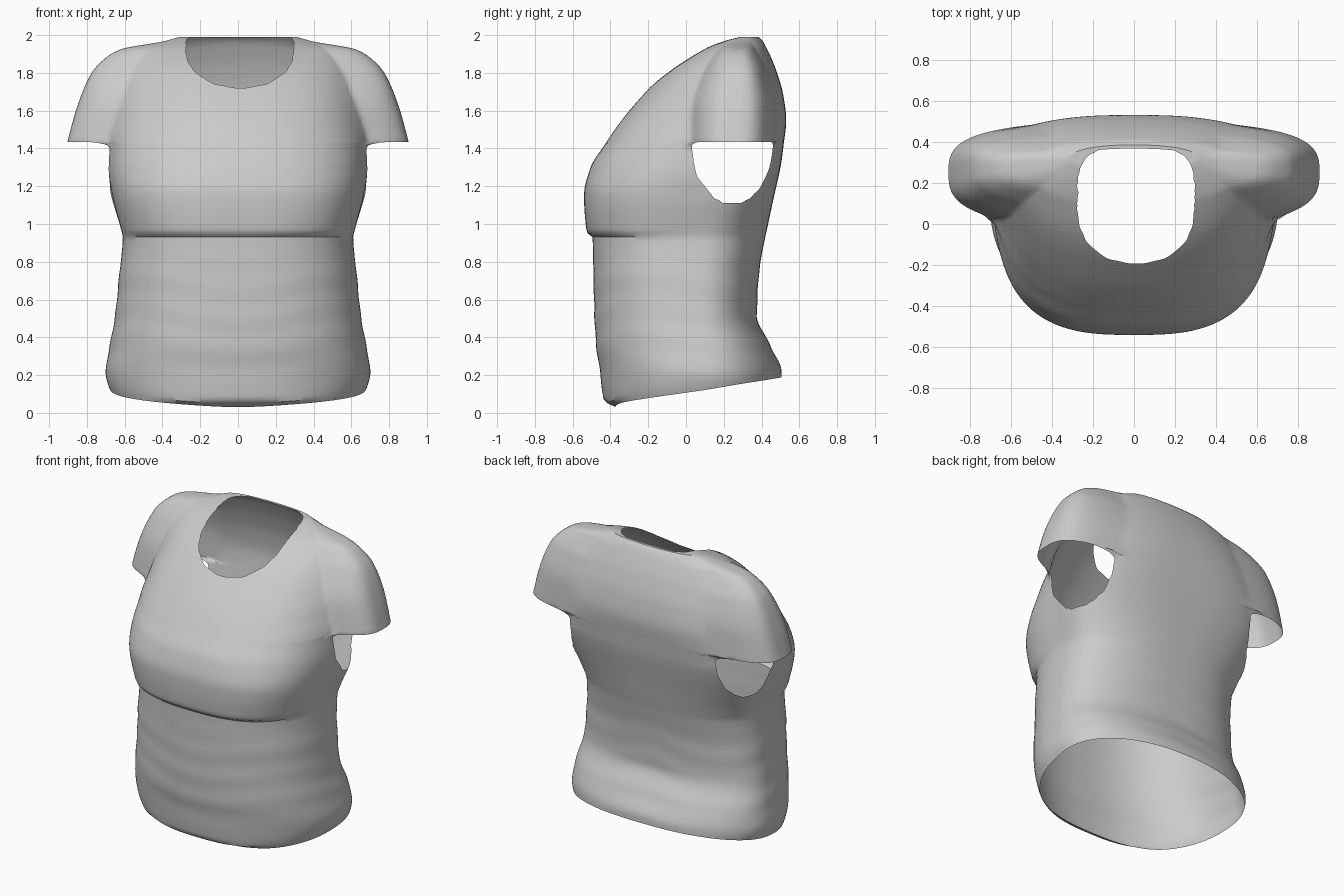
import bpy, bmesh, math

if "Cube" in bpy.data.objects:
    bpy.data.objects.remove(bpy.data.objects["Cube"])

SEGMENTS = 192
SLEEVE_HEM = 1.43

# Body profile: height, half width, front y, back y, centre y,
# front squareness, back squareness
BODY = [
    (0.03, 0.58, -0.37, 0.50, 0.10, 2.3, 2.2),
    (0.065, 0.65, -0.435, 0.51, 0.10, 2.3, 2.2),
    (0.22, 0.70, -0.455, 0.505, 0.11, 2.3, 2.2),
    (0.35, 0.68, -0.475, 0.45, 0.10, 2.4, 2.3),
    (0.52, 0.65, -0.485, 0.375, 0.06, 2.4, 2.4),
    (0.72, 0.63, -0.49, 0.385, 0.06, 2.5, 2.4),
    (0.935, 0.61, -0.495, 0.42, 0.08, 2.6, 2.5),
    (0.955, 0.615, -0.525, 0.425, 0.09, 2.8, 2.5),
    (1.15, 0.665, -0.54, 0.465, 0.15, 2.9, 2.6),
    (1.30, 0.685, -0.505, 0.495, 0.20, 2.7, 2.7),
    (1.42, 0.685, -0.43, 0.515, 0.24, 2.6, 2.8),
    (1.55, 0.66, -0.34, 0.53, 0.25, 2.5, 2.7),
    (1.68, 0.62, -0.23, 0.515, 0.26, 2.5, 2.5),
    (1.82, 0.57, -0.09, 0.475, 0.27, 2.4, 2.3),
    (1.925, 0.50, 0.07, 0.43, 0.27, 2.2, 2.2),
    (1.97, 0.38, 0.18, 0.405, 0.29, 2.2, 2.2),
    (1.99, 0.31, 0.26, 0.385, 0.32, 2.2, 2.2),
]
# Sleeve profile: height, reach in x, front y, back y
SLEEVE = [
    (1.43, 0.905, -0.01, 0.49),
    (1.61, 0.855, 0.0, 0.485),
    (1.80, 0.775, 0.07, 0.44),
    (1.88, 0.70, 0.12, 0.40),
    (1.925, 0.62, 0.16, 0.375),
    (1.97, 0.38, 0.23, 0.36),
    (1.99, 0.31, 0.28, 0.36),
]


def sample(table, z):
    """Smooth interpolation of a profile without overshoot."""
    z = min(max(z, table[0][0]), table[-1][0])
    i = 0
    while i < len(table) - 2 and z > table[i + 1][0]:
        i += 1
    h = table[i + 1][0] - table[i][0]
    u = (z - table[i][0]) / h

    def slope(k, c):
        return (table[k + 1][c] - table[k][c]) / (table[k + 1][0] - table[k][0])

    def tangent(k, c):
        if k == 0 or k == len(table) - 1:
            return slope(min(k, len(table) - 2), c)
        a, b = slope(k - 1, c), slope(k, c)
        return 2 * a * b / (a + b) if a * b > 0 else 0.0

    out = []
    for c in range(1, len(table[0])):
        p, q = table[i][c], table[i + 1][c]
        m, n = tangent(i, c) * h, tangent(i + 1, c) * h
        out.append(p + u * m + u * u * (3 * (q - p) - 2 * m - n)
                   + u ** 3 * (2 * (p - q) + m + n))
    return out


def radius(ang, width, depth, power):
    return (abs(math.cos(ang) / width) ** power
            + abs(math.sin(ang) / depth) ** power) ** (-1 / power)


def shirt_point(z, t):
    # The hem rises towards the back
    rise = ((1 + math.sin(t)) / 2) ** 0.8
    z += 0.17 * rise * max(0, 1 - z / 0.45)
    width, front, back, cy, front_power, back_power = sample(BODY, z)
    reach, s_front, s_back = sample(SLEEVE, z)
    if z < SLEEVE_HEM:
        reach = width + 0.02
    behind = math.sin(t) > 0
    depth = back - cy if behind else cy - front
    ang = math.atan2(depth * math.sin(t), max(width, reach) * math.cos(t))
    r = radius(ang, width, depth, back_power if behind else front_power)
    # Shoulder and sleeve lobe, fading out down the ribs
    fade = min(max((z - 1.0) / 0.4, 0), 1)
    if fade > 0:
        s_depth = min(s_back, back - 0.01) - cy if behind else cy - s_front
        lobe = radius(ang, reach, s_depth, 3.3 if behind else 3)
        blend = 20 if behind else 10
        big = max(r, lobe)
        union = big * ((r / big) ** blend + (lobe / big) ** blend) ** (1 / blend)
        # Keep the tips at full reach, blending only where the two cross
        union += (big - union) * abs(math.cos(ang)) ** 8
        r += (union - r) * fade * fade * (3 - 2 * fade)
    # Faint cloth folds around the waist
    if z < 0.93:
        r += 0.0015 * math.sin(z * 38 + 1.5 * math.sin(3 * ang)) * math.sin(z * 3.4)
    return (r * math.cos(ang), cy + r * math.sin(ang), z)


def in_neck(p):
    power = 4 if p.y > 0.09 else 2.4
    return p.z > 1.6 and (abs((p.x - 0.01) / 0.285) ** power
                          + abs((p.y - 0.09) / 0.28) ** power) < 1


def in_armhole(p):
    if p.z > SLEEVE_HEM + 0.004 or abs(p.x) < 0.45:
        return False
    return ((p.y - 0.245) / 0.215) ** 2 + ((p.z - SLEEVE_HEM) / 0.325) ** 2 < 1


# Row heights, closer together over the shoulders
rows = [0.03 + 0.02 * i for i in range(70)]
rows += [SLEEVE_HEM - 0.005, SLEEVE_HEM + 0.005]
rows += [1.45 + 0.015 * i for i in range(30)]
rows += [1.90 + 0.006 * i for i in range(16)]

# Lofted shirt shell
bm = bmesh.new()
rings = [[bm.verts.new(shirt_point(z, math.tau * k / SEGMENTS)) for k in range(SEGMENTS)]
         for z in rows]
for low, high in zip(rings, rings[1:]):
    for k in range(SEGMENTS):
        n = (k + 1) % SEGMENTS
        bm.faces.new((low[k], low[n], high[n], high[k]))

# Shoulder ridge: close the top ring from front to back
top = rings[-1]
for k in range(SEGMENTS // 2):
    corners = (top[k], top[k + 1], top[-k - 1], top[-k])
    bm.faces.new(list(dict.fromkeys(corners)))
ridge = [e for e in bm.edges if all(v in top for v in e.verts) and e.calc_length() > 0.02]
bmesh.ops.subdivide_edges(bm, edges=ridge, cuts=6, use_grid_fill=True)

# Neck opening, armholes and open sleeve ends
doomed = []
for f in bm.faces:
    p = f.calc_center_median()
    sleeve_end = (abs(p.z - SLEEVE_HEM) < 0.004 and abs(p.x) > 0.6
                  and 0.03 < p.y < 0.46)
    if in_neck(p) or in_armhole(p) or sleeve_end:
        doomed.append(f)
bmesh.ops.delete(bm, geom=doomed, context='FACES')

# Even out the cut edges
for _ in range(3):
    moved = {}
    for v in bm.verts:
        near = [e.other_vert(v).co for e in v.link_edges if e.is_boundary]
        if len(near) == 2:
            moved[v] = v.co * 0.5 + (near[0] + near[1]) * 0.25
    for v, co in moved.items():
        v.co = co

mesh = bpy.data.meshes.new("shirt")
bm.to_mesh(mesh)
bm.free()
shirt = bpy.data.objects.new("shirt", mesh)
bpy.context.collection.objects.link(shirt)

# Plain grey cloth
cloth = bpy.data.materials.new("grey cloth")
cloth.use_nodes = True
colour = (0.6, 0.6, 0.6, 1)
cloth.diffuse_color = colour
cloth.node_tree.nodes["Principled BSDF"].inputs["Base Color"].default_value = colour
mesh.materials.append(cloth)

bpy.context.view_layer.objects.active = shirt
shirt.select_set(True)
bpy.ops.object.shade_smooth_by_angle(angle=math.radians(40))
